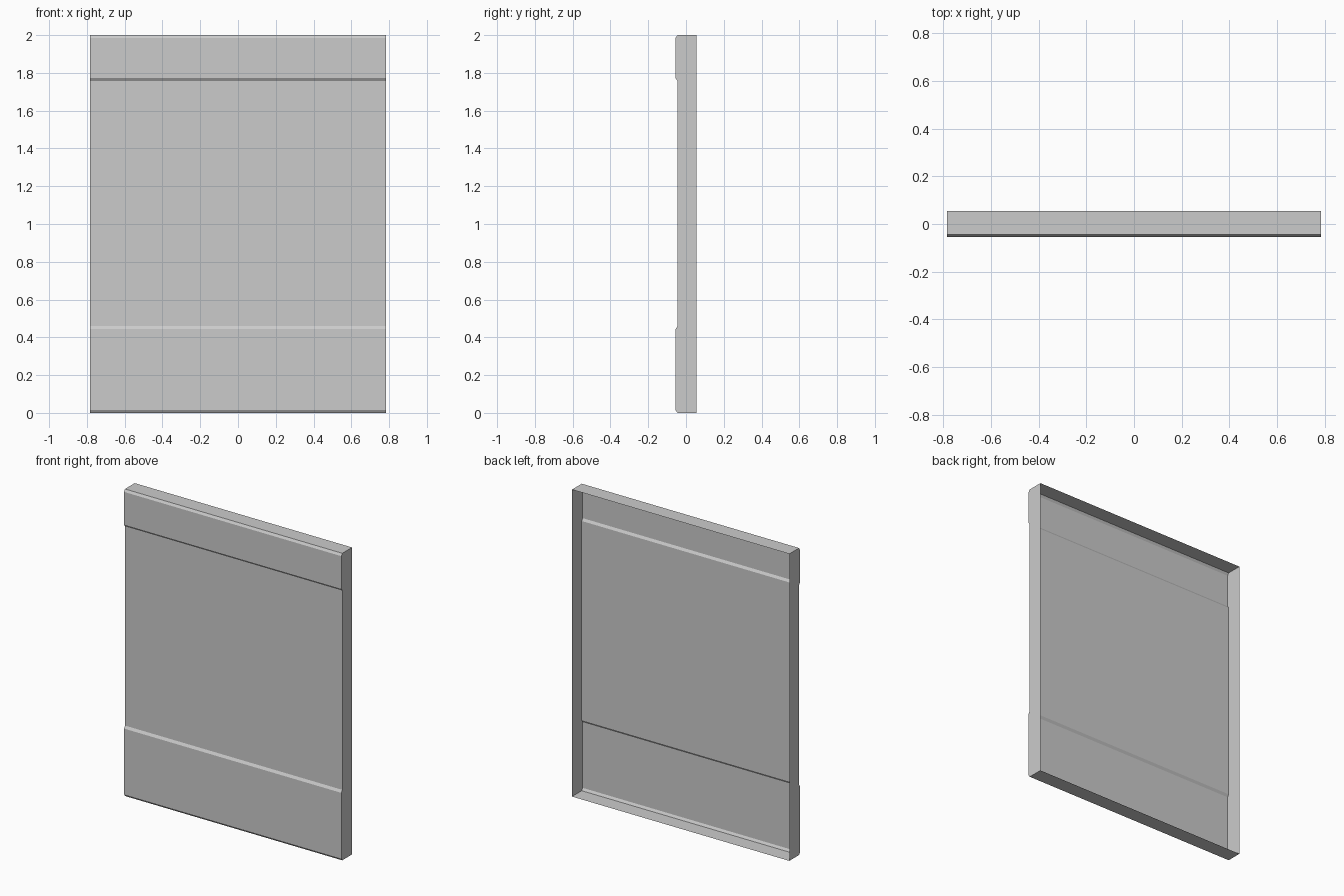
import bpy, bmesh

if "Cube" in bpy.data.objects:
    bpy.data.objects.remove(bpy.data.objects["Cube"])

HALF_W = 0.783
BACK, RECESS, RAISED = 0.055, -0.045, -0.055

# Side profile (y, z): open at the back, two raised bands on the front
profile = [
    (BACK, 0.0), (RECESS, 0.0),
    (RAISED, 0.015), (RAISED, 0.443), (RECESS, 0.459),
    (RECESS, 1.757), (RAISED, 1.772), (RAISED, 1.985),
    (RECESS, 2.0), (BACK, 2.0),
]

bm = bmesh.new()
left = [bm.verts.new((-HALF_W, y, z)) for y, z in profile]
right = [bm.verts.new((HALF_W, y, z)) for y, z in profile]

# Bottom, front and top surfaces
for i in range(len(profile) - 1):
    bm.faces.new((left[i], right[i], right[i + 1], left[i + 1]))

# Side walls
bm.faces.new(left)
bm.faces.new(right[::-1])

# Outward normals: the front faces must point to -y
bm.normal_update()
front = min(bm.faces, key=lambda f: f.calc_center_median().y)
bmesh.ops.recalc_face_normals(bm, faces=bm.faces[:])
bm.normal_update()
if front.normal.y > 0:
    bmesh.ops.reverse_faces(bm, faces=bm.faces[:])

mesh = bpy.data.meshes.new("wall_panel")
bm.to_mesh(mesh)
bm.free()
panel = bpy.data.objects.new("wall_panel", mesh)
bpy.context.collection.objects.link(panel)
